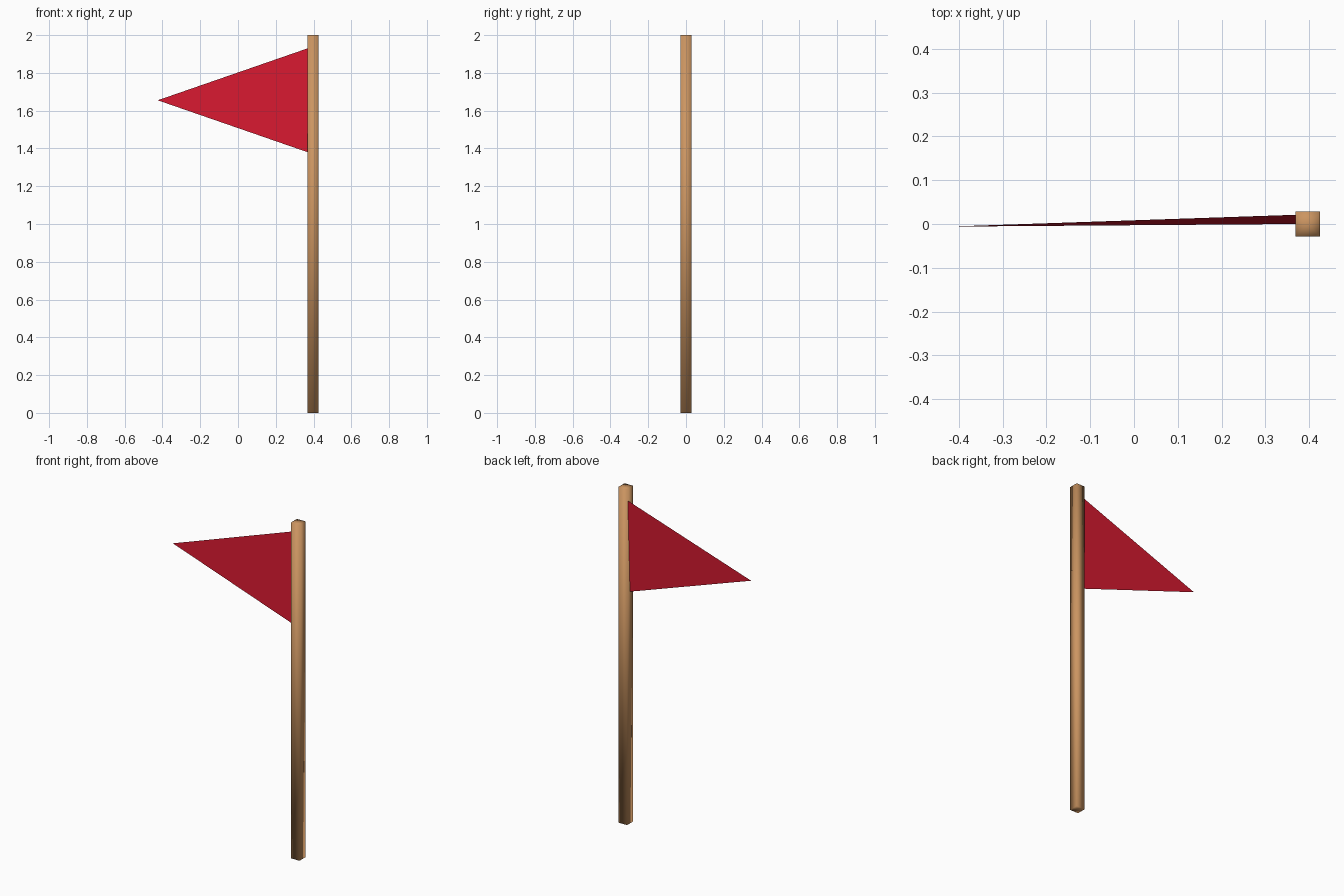
import bpy, math
from mathutils import Matrix

if "Cube" in bpy.data.objects:
    bpy.data.objects.remove(bpy.data.objects["Cube"])


def paint(obj, name, color):
    mat = bpy.data.materials.new(name)
    mat.diffuse_color = color
    mat.use_nodes = True
    mat.node_tree.nodes["Principled BSDF"].inputs["Base Color"].default_value = mat.diffuse_color
    obj.data.materials.append(mat)


# square pole with softly shaded sides
side, height, pole_x = 0.056, 2.0, 0.397
bpy.ops.mesh.primitive_cylinder_add(
    vertices=4, radius=side / math.sqrt(2), depth=height, end_fill_type='TRIFAN')
pole = bpy.context.object
pole.name = "pole"
pole.data.transform(Matrix.Rotation(math.radians(45), 4, 'Z'))
pole.location = (pole_x, 0, height / 2)
bpy.ops.object.shade_smooth()
paint(pole, "wood", (0.60, 0.30, 0.12, 1))

# triangular pennant, slightly twisted off the pole face
hoist_x = pole_x - side / 2
mesh = bpy.data.meshes.new("pennant")
mesh.from_pydata(
    [(hoist_x, 0.021, 1.93), (-0.425, -0.006, 1.655), (hoist_x, 0.0, 1.38)],
    [], [(0, 1, 2)])
pennant = bpy.data.objects.new("pennant", mesh)
bpy.context.collection.objects.link(pennant)
paint(pennant, "red_cloth", (0.68, 0.01, 0.03, 1))
